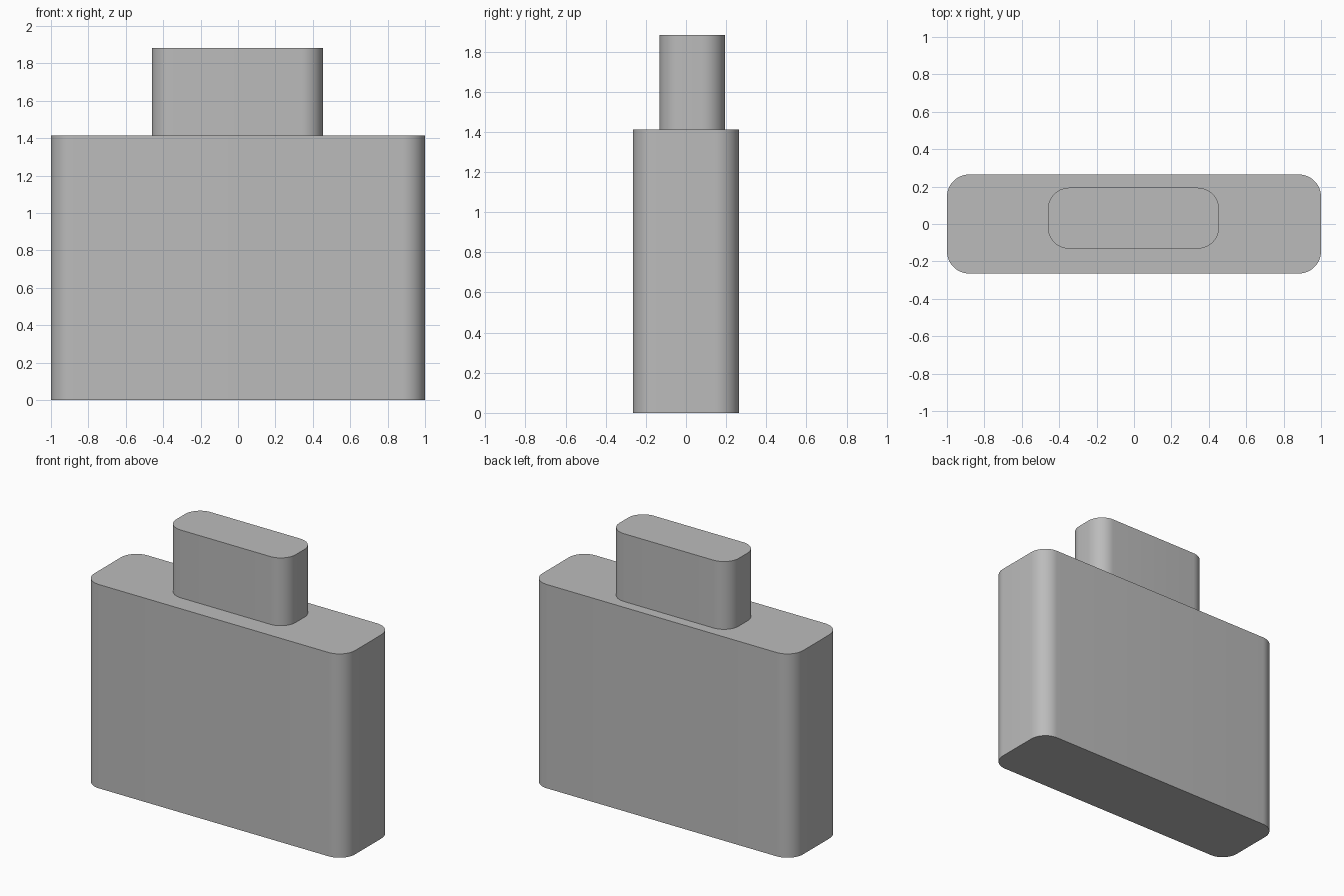
import bpy
import bmesh
from math import cos, sin, pi

if "Cube" in bpy.data.objects:
    bpy.data.objects.remove(bpy.data.objects["Cube"])

grey = bpy.data.materials.new("plain grey")
grey.use_nodes = True
colour = (0.5, 0.5, 0.5, 1)
grey.diffuse_color = colour
grey.node_tree.nodes["Principled BSDF"].inputs["Base Color"].default_value = colour


def rounded_block(name, centre, size, bottom, top, radius, steps=12):
    """Extrude a rounded rectangle from bottom to top."""
    bm = bmesh.new()
    outline = []
    for corner, (sx, sy) in enumerate([(1, 1), (-1, 1), (-1, -1), (1, -1)]):
        cx = centre[0] + sx * (size[0] / 2 - radius)
        cy = centre[1] + sy * (size[1] / 2 - radius)
        for i in range(steps + 1):
            a = (corner + i / steps) * pi / 2
            outline.append(bm.verts.new((cx + radius * cos(a), cy + radius * sin(a), bottom)))
    base = bm.faces.new(outline)
    result = bmesh.ops.extrude_face_region(bm, geom=[base], use_keep_orig=True)
    raised = [v for v in result["geom"] if isinstance(v, bmesh.types.BMVert)]
    bmesh.ops.translate(bm, verts=raised, vec=(0, 0, top - bottom))
    bmesh.ops.recalc_face_normals(bm, faces=bm.faces)
    mesh = bpy.data.meshes.new(name)
    bm.to_mesh(mesh)
    bm.free()
    mesh.materials.append(grey)
    obj = bpy.data.objects.new(name, mesh)
    bpy.context.collection.objects.link(obj)
    bpy.ops.object.select_all(action="DESELECT")
    obj.select_set(True)
    bpy.context.view_layer.objects.active = obj
    bpy.ops.object.shade_smooth_by_angle(angle=pi / 6)
    return obj


# Wide lower body
rounded_block("body", (0, 0), (2, 0.53), 0, 1.413, 0.12)

# Narrow cap, set slightly towards the back
rounded_block("cap", (-0.003, 0.031), (0.916, 0.326), 1.413, 1.883, 0.115)
